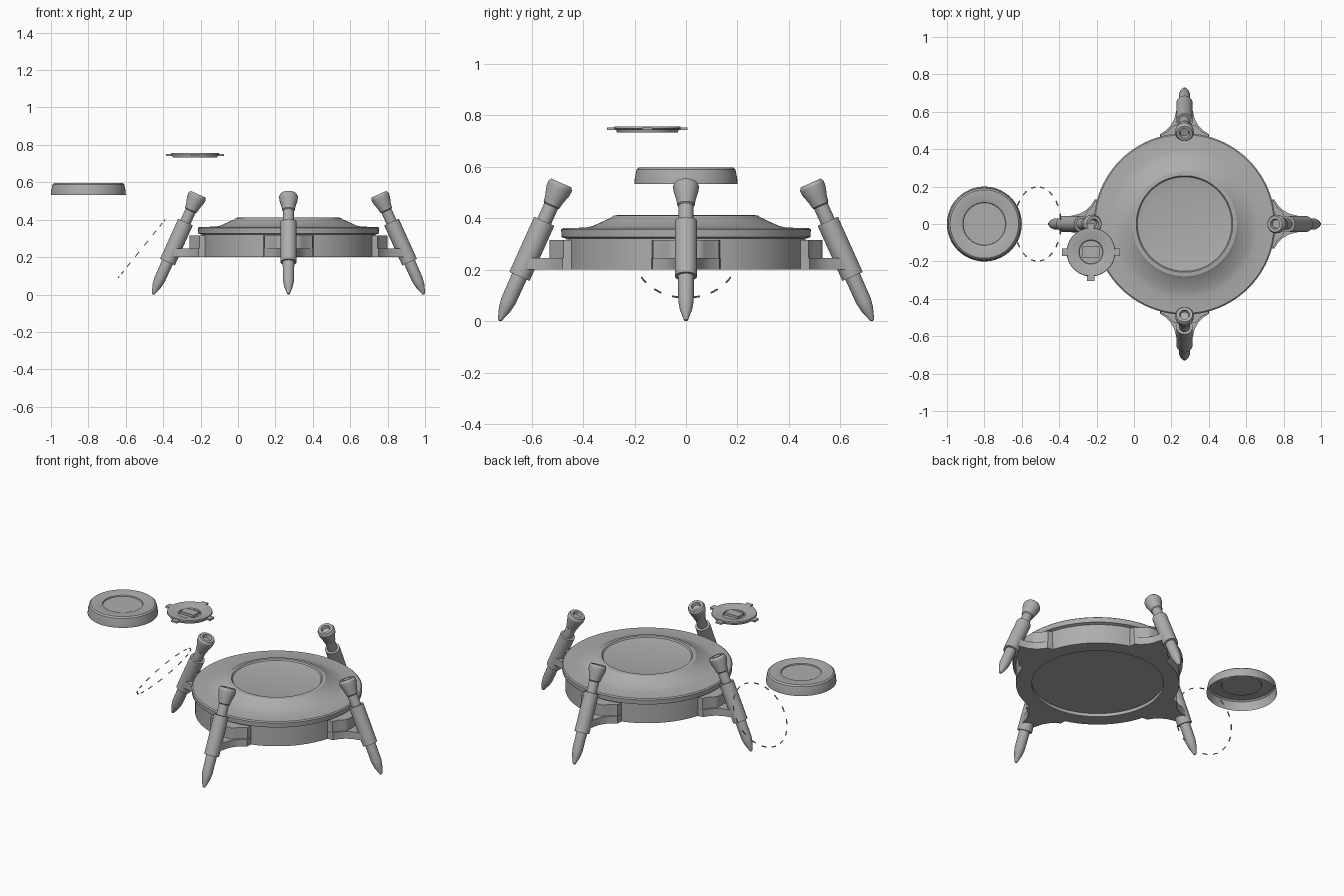
import bpy, bmesh, math
from mathutils import Matrix, Vector

if "Cube" in bpy.data.objects:
    bpy.data.objects.remove(bpy.data.objects["Cube"])

grey = bpy.data.materials.new("plain grey")
grey.diffuse_color = (0.42, 0.42, 0.42, 1)
grey.use_nodes = True
grey.node_tree.nodes["Principled BSDF"].inputs["Base Color"].default_value = grey.diffuse_color


def make(name, bm, matrix=Matrix(), smooth=True):
    bmesh.ops.remove_doubles(bm, verts=bm.verts, dist=0.0001)
    bmesh.ops.recalc_face_normals(bm, faces=bm.faces)
    me = bpy.data.meshes.new(name)
    bm.to_mesh(me)
    bm.free()
    me.materials.append(grey)
    ob = bpy.data.objects.new(name, me)
    bpy.context.collection.objects.link(ob)
    ob.matrix_world = matrix
    if smooth:
        bpy.ops.object.select_all(action='DESELECT')
        ob.select_set(True)
        bpy.context.view_layer.objects.active = ob
        bpy.ops.object.shade_smooth_by_angle(angle=math.radians(30))
    return ob


def lathe(name, profile, matrix, steps=64):
    """Spin a (radius, height) profile around the local z axis."""
    bm = bmesh.new()
    vs = [bm.verts.new((r, 0, z)) for r, z in profile]
    es = [bm.edges.new(p) for p in zip(vs, vs[1:])]
    bmesh.ops.spin(bm, geom=vs + es, cent=(0, 0, 0), axis=(0, 0, 1),
                   angle=math.tau, steps=steps)
    bmesh.ops.remove_doubles(bm, verts=bm.verts, dist=0.0001)
    return make(name, bm, matrix)


def plate(name, half, z0, z1, matrix):
    """Extrude an outline mirrored across the local x axis."""
    bm = bmesh.new()
    outline = half + [(x, -y) for x, y in reversed(half)]
    f = bm.faces.new([bm.verts.new((x, y, z0)) for x, y in outline])
    ext = bmesh.ops.extrude_face_region(bm, geom=[f])
    bmesh.ops.translate(bm, vec=(0, 0, z1 - z0),
                        verts=[v for v in ext["geom"] if isinstance(v, bmesh.types.BMVert)])
    return make(name, bm, matrix)


def box(name, size, matrix):
    bm = bmesh.new()
    bmesh.ops.create_cube(bm, size=1)
    bmesh.ops.scale(bm, vec=size, verts=bm.verts)
    return make(name, bm, matrix, False)


T, R = Matrix.Translation, Matrix.Rotation
centre = T((0.27, 0, 0))

# Main round body: recessed underside, lipped wall, stepped top with dish
lathe("body", [(0, 0.22), (0.375, 0.22), (0.375, 0.2), (0.465, 0.2), (0.465, 0.32),
               (0.483, 0.326), (0.485, 0.355), (0.478, 0.361), (0.39, 0.363),
               (0.36, 0.37), (0.29, 0.402), (0.28, 0.41), (0.258, 0.412),
               (0.252, 0.404), (0.2, 0.395), (0, 0.395)], centre, 96)

# Four leaning legs with stepped brackets
leg_profile = [(0, 0), (0.008, 0.004), (0.024, 0.05), (0.03, 0.085), (0.031, 0.19),
               (0.043, 0.19), (0.043, 0.425), (0.029, 0.425), (0.029, 0.49),
               (0.034, 0.495), (0.037, 0.515), (0.049, 0.555), (0.05, 0.575),
               (0.043, 0.588), (0.027, 0.588), (0.022, 0.57), (0, 0.57)]
lower = [(0.43, 0.135), (0.48, 0.13), (0.5, 0.1), (0.525, 0.075), (0.56, 0.055), (0.62, 0.04)]
upper = [(0.43, 0.135), (0.475, 0.128), (0.495, 0.09), (0.52, 0.07), (0.53, 0.05)]
for i in range(4):
    turn = centre @ R(i * math.pi / 2, 4, 'Z')
    lathe("leg", leg_profile, turn @ T((0.725, 0, 0)) @ R(-math.atan(0.45), 4, 'Y'), 32)
    plate("bracket_arm", lower, 0.2, 0.245, turn)
    plate("bracket_block", upper, 0.245, 0.315, turn)

# Floating hollow lid
lathe("lid", [(0.2, 0.533), (0.199, 0.555), (0.192, 0.588), (0.183, 0.596),
              (0.125, 0.596), (0.115, 0.592), (0.113, 0.585), (0, 0.585)],
      T((-0.8, 0, 0)))

# Floating hatch: shallow bowl, four tabs and a central block
hatch = T((-0.23, -0.15, 0))
lathe("hatch", [(0, 0.732), (0.118, 0.732), (0.122, 0.745), (0.13, 0.747), (0.128, 0.756),
                (0.115, 0.756), (0.065, 0.744), (0.062, 0.738), (0, 0.738)], hatch)
for i in range(4):
    box("hatch_tab", (0.04, 0.04, 0.011),
        hatch @ R(i * math.pi / 2, 4, 'Z') @ T((0.136, 0, 0.747)))
box("hatch_block", (0.095, 0.058, 0.016), hatch @ T((0, 0, 0.745)))

# Tilted dashed hoop of thin bars
hoop = T((-0.515, 0, 0.245)) @ R(-math.atan2(0.31, 0.25), 4, 'Y')
for i in range(16):
    a = (i + 0.5) * math.tau / 16
    box("hoop_dash", (0.005, 0.032, 0.005), hoop @ R(a, 4, 'Z') @ T((0.198, 0, 0)))
